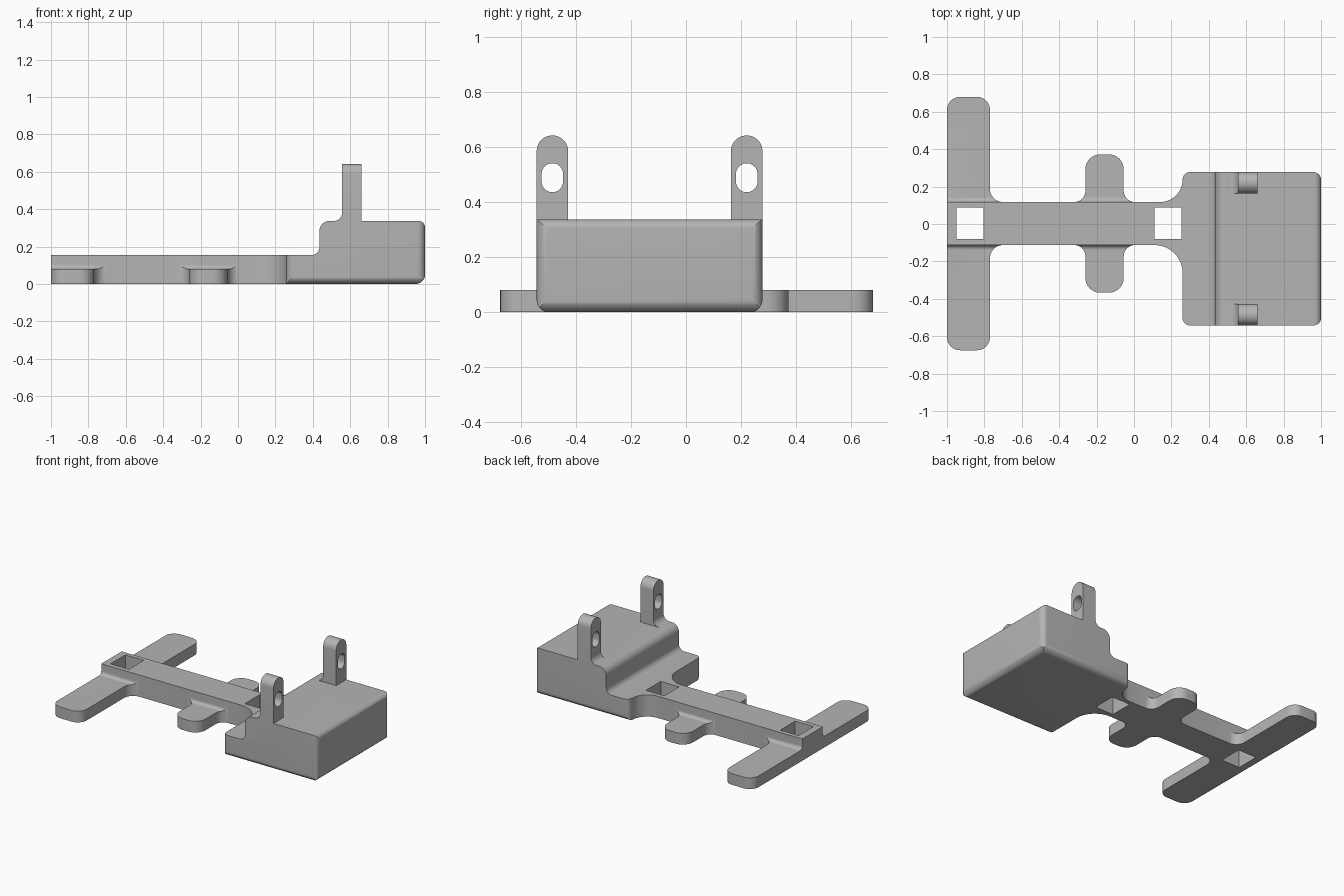
import bpy
import bmesh
from math import sin, tan, pi
from mathutils import Vector

cube = bpy.data.objects.get("Cube")
if cube:
    bpy.data.objects.remove(cube, do_unlink=True)

grey = bpy.data.materials.new("plain grey")
grey.use_nodes = True
colour = (0.46, 0.46, 0.46, 1)
grey.diffuse_color = colour
grey.node_tree.nodes["Principled BSDF"].inputs["Base Color"].default_value = colour

MID = 0.0025      # centre line of the frame in y
SPINE = 0.115     # half width of the spine
DECK = 0.155      # height of the spine


def rounded(corners, steps=10):
    """Outline from (u, v, radius) corners, each replaced by a tangent arc."""
    out = []
    for i, (u, v, r) in enumerate(corners):
        p = Vector((u, v))
        if r == 0:
            out.append(p)
            continue
        d1 = (Vector(corners[i - 1][:2]) - p).normalized()
        d2 = (Vector(corners[(i + 1) % len(corners)][:2]) - p).normalized()
        half = d1.angle(d2) / 2
        centre = p + (d1 + d2).normalized() * r / sin(half)
        reach = r / tan(half)
        a, b, sweep = p + d1 * reach - centre, p + d2 * reach - centre, pi - 2 * half
        for k in range(steps + 1):
            s = k / steps
            out.append(centre + (a * sin((1 - s) * sweep) + b * sin(s * sweep)) / sin(sweep))
    return out


def box_corners(u0, u1, v0, v1, r=0):
    return [(u0, v0, r), (u1, v0, r), (u1, v1, r), (u0, v1, r)]


def prism(name, corners, axis, lo, hi):
    """Extrude a rounded outline along an axis."""
    place = {"x": lambda p, w: (w, p.x, p.y),
             "y": lambda p, w: (p.x, w, p.y),
             "z": lambda p, w: (p.x, p.y, w)}[axis]
    bm = bmesh.new()
    outline = rounded(corners)
    low = [bm.verts.new(place(p, lo)) for p in outline]
    high = [bm.verts.new(place(p, hi)) for p in outline]
    bm.faces.new(low)
    bm.faces.new(high)
    for i in range(len(low)):
        bm.faces.new((low[i - 1], low[i], high[i], high[i - 1]))
    bmesh.ops.recalc_face_normals(bm, faces=bm.faces)
    mesh = bpy.data.meshes.new(name)
    bm.to_mesh(mesh)
    bm.free()
    mesh.materials.append(grey)
    obj = bpy.data.objects.new(name, mesh)
    bpy.context.collection.objects.link(obj)
    return obj


def combine(obj, tool, operation):
    """Apply a boolean and discard the helper solid."""
    mod = obj.modifiers.new("cut", "BOOLEAN")
    mod.operation, mod.object, mod.solver = operation, tool, "EXACT"
    bpy.context.view_layer.objects.active = obj
    bpy.ops.object.modifier_apply(modifier=mod.name)
    bpy.data.objects.remove(tool, do_unlink=True)


def mirrored(half):
    """Close a half outline (u, distance, r) across the centre line."""
    return ([(u, MID + h, r) for u, h, r in half]
            + [(u, MID - h, r) for u, h, r in reversed(half)])


# Spine with cross arms and tabs: plan outline crossed with a stepped section
plan = [(-1, 0.6775, 0.07), (-0.77, 0.6775, 0.07), (-0.77, SPINE, 0.07),
        (-0.26, SPINE, 0.06), (-0.26, 0.37, 0.08), (-0.055, 0.37, 0.08),
        (-0.055, SPINE, 0.06), (0.06, SPINE, 0)]
frame = prism("spine_and_arms", mirrored(plan), "z", 0, DECK)
wall = SPINE + 0.0002
section = [(MID - 1, -0.1, 0), (MID + 1, -0.1, 0), (MID + 1, 0.08, 0),
           (MID + wall, 0.08, 0.025), (MID + wall, 0.3, 0),
           (MID - wall, 0.3, 0), (MID - wall, 0.08, 0.025), (MID - 1, 0.08, 0)]
combine(frame, prism("helper", section, "x", -1.5, 1), "INTERSECT")
combine(frame, prism("helper", box_corners(-0.95, -0.805, -0.08, 0.087), "z", -1, 1), "DIFFERENCE")

# Flared neck joining the spine to the block
neck = prism("flared_neck", [
    (0.06, MID - SPINE, 0), (0.26, MID - SPINE, 0.15), (0.26, -0.2625, 0),
    (0.26, 0.238, 0), (0.26, MID + SPINE, 0.12), (0.06, MID + SPINE, 0)], "z", 0, DECK)
combine(neck, prism("helper", box_corners(0.11, 0.255, -0.08, 0.087), "z", -1, 1), "DIFFERENCE")

# Stepped block with rounded lower and outer edges
BACK, FRONT, TOP = 0.2775, -0.5425, 0.337
block = prism("stepped_block", [
    (0.26, 0, 0), (1, 0, 0.05), (1, TOP, 0.035), (0.435, TOP, 0.055),
    (0.435, DECK, 0.04), (0.26, DECK, 0)], "y", FRONT, BACK)
combine(block, prism("helper", box_corners(0.26, 1, FRONT, BACK, 0.04), "z", -1, 1), "INTERSECT")
combine(block, prism("helper", [
    (FRONT, 0, 0.045), (BACK, 0, 0.045), (BACK, 1, 0), (FRONT, 1, 0)], "x", 0, 2), "INTERSECT")

# Upright lugs with round tops, slotted eyes and a fillet at the foot
parts = [frame, neck, block]
for name, y in (("front_lug", FRONT + 0.057), ("back_lug", BACK - 0.057)):
    lug = prism(name, [
        (0.505, TOP - 0.01, 0), (0.66, TOP - 0.01, 0), (0.66, 0.642, 0),
        (0.557, 0.642, 0), (0.557, TOP, 0.045), (0.505, TOP, 0)], "y", y - 0.057, y + 0.057)
    combine(lug, prism("helper", [
        (y - 0.057, 0, 0), (y + 0.057, 0, 0),
        (y + 0.057, 0.642, 0.056), (y - 0.057, 0.642, 0.056)], "x", 0, 1), "INTERSECT")
    combine(lug, prism("helper", box_corners(y - 0.039, y + 0.039, 0.436, 0.541, 0.0385),
                       "x", 0, 1), "DIFFERENCE")
    parts.append(lug)

# Smooth the fillets, keep the hard edges
bpy.ops.object.select_all(action="DESELECT")
for obj in parts:
    obj.select_set(True)
bpy.context.view_layer.objects.active = frame
bpy.ops.object.shade_smooth_by_angle(angle=0.5)
